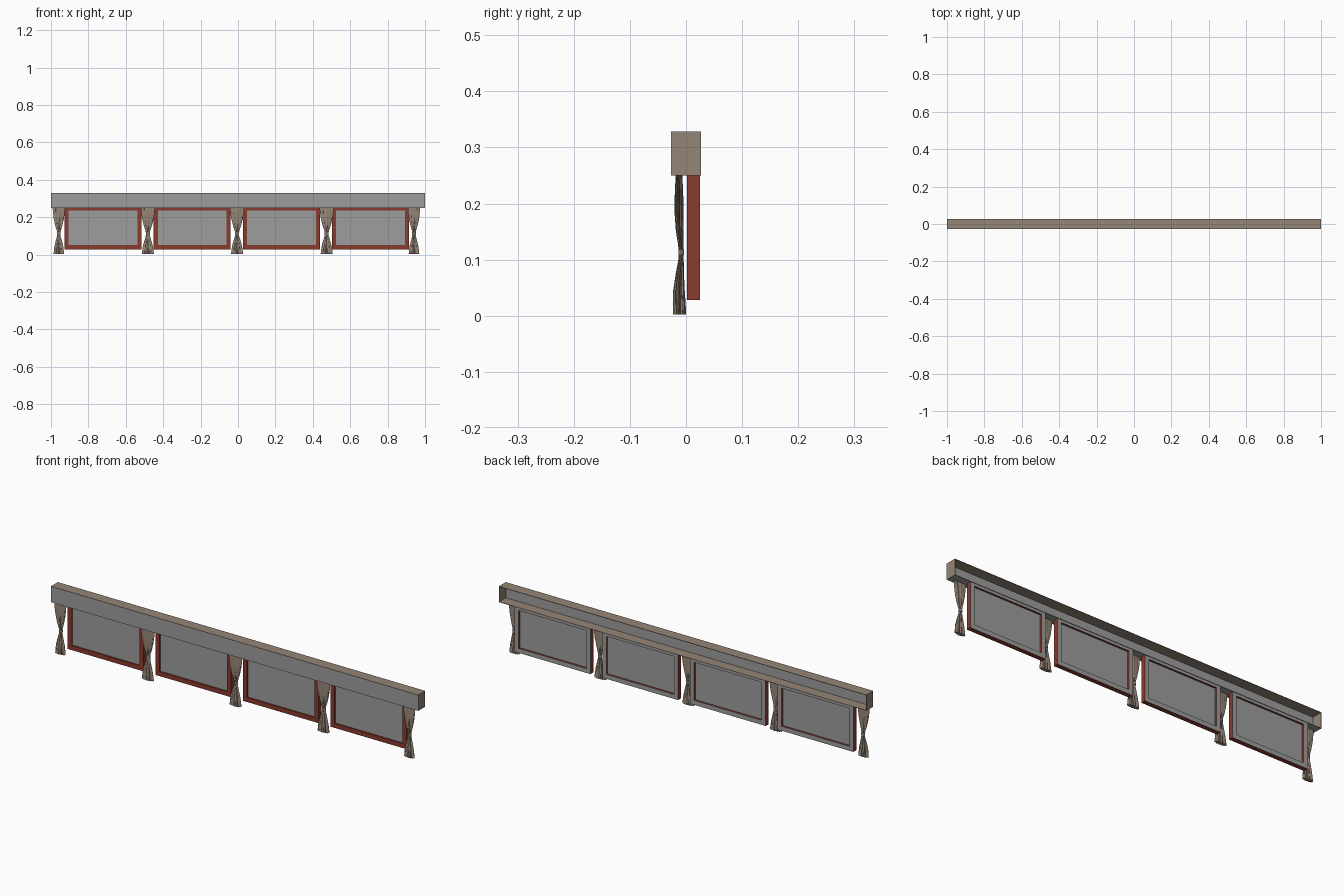
import bpy, bmesh, math

if "Cube" in bpy.data.objects:
    bpy.data.objects.remove(bpy.data.objects["Cube"])

def mat(name, c):
    m = bpy.data.materials.new(name)
    m.diffuse_color = (*c, 1)
    m.use_nodes = True
    m.node_tree.nodes["Principled BSDF"].inputs["Base Color"].default_value = m.diffuse_color
    return m

BROWN = mat("brown fabric", (0.30, 0.235, 0.18))
GRAY = mat("gray panel", (0.34, 0.34, 0.34))
RED = mat("red wood", (0.25, 0.043, 0.027))

def finish(name, bm, mats):
    bmesh.ops.recalc_face_normals(bm, faces=bm.faces)
    me = bpy.data.meshes.new(name)
    bm.to_mesh(me)
    bm.free()
    for m in mats:
        me.materials.append(m)
    ob = bpy.data.objects.new(name, me)
    bpy.context.collection.objects.link(ob)
    return ob

def box(name, x, y, z, m):
    bm = bmesh.new()
    bmesh.ops.create_cube(bm, size=1)
    for v in bm.verts:
        v.co = [r[0] if c < 0 else r[1] for c, r in zip(v.co, (x, y, z))]
    return finish(name, bm, [m])

# Pelmet: brown shell, open at the back, gray front
Y0, Y1, ZB, ZT = -0.027, 0.027, 0.25, 0.328
T = 0.002
box("pelmet_front", (-1, 1), (Y0, Y0 + T), (ZB, ZT - T), GRAY)
box("pelmet_top", (-1, 1), (Y0, Y1), (ZT - T, ZT), BROWN)
box("pelmet_floor", (-1 + T, 1 - T), (Y0 + T, Y1), (ZB + T / 2, ZB + T), BROWN)
box("pelmet_underside", (-1 + T, 1 - T), (Y0 + T, Y1), (ZB, ZB + T / 2), GRAY)
for s, n in ((-1, "left"), (1, "right")):
    box("pelmet_end_" + n, sorted((s, s * (1 - T))), (Y0, Y1), (ZB, ZT), BROWN)

# Windows: red frame with gray back, recessed gray pane
def window(i, cx):
    bm = bmesh.new()
    hw, b, y0, y1, z0, z1 = 0.206, 0.022, 0.002, 0.025, 0.028, 0.25
    rings = []
    for y, d in ((y0, 0), (y0, b), (y1, b), (y1, 0)):
        rings.append([bm.verts.new(p) for p in (
            (cx - hw + d, y, z0 + d), (cx + hw - d, y, z0 + d),
            (cx + hw - d, y, z1 - d * 0.6), (cx - hw + d, y, z1 - d * 0.6))])
    for k in range(4):
        r, q = rings[k], rings[(k + 1) % 4]
        for j in range(4):
            f = bm.faces.new((r[j], r[(j + 1) % 4], q[(j + 1) % 4], q[j]))
            f.material_index = 1 if k == 2 else 0
    finish(f"window_frame_{i}", bm, [RED, GRAY])
    box(f"window_pane_{i}", (cx - hw + b, cx + hw - b), (0.009, 0.015),
        (z0 + b, z1 - b * 0.6), GRAY)

for i in range(4):
    window(i + 1, -0.722 + 0.477 * i)

# Curtains: pleated loft, gathered at the tie
# height, half width, half depth, centre y
PROFILE = [(0.002, 0.031, 0.0115, -0.0115), (0.02, 0.029, 0.0115, -0.012),
           (0.045, 0.026, 0.0105, -0.0125), (0.075, 0.018, 0.0075, -0.011),
           (0.098, 0.011, 0.005, -0.009), (0.113, 0.009, 0.004, -0.0085),
           (0.128, 0.012, 0.005, -0.0095), (0.155, 0.021, 0.007, -0.0115),
           (0.19, 0.030, 0.0085, -0.0125), (0.22, 0.034, 0.0075, -0.0125),
           (0.25, 0.036, 0.006, -0.0125)]

def curtain(i, cx, w):
    bm = bmesh.new()
    n, rings = 48, []
    for z, a, b, cy in PROFILE:
        ring = []
        for k in range(n):
            t = 2 * math.pi * k / n
            r = 0.86 + 0.14 * math.cos(12 * t + 0.6 * math.sin(z * 25))
            ring.append(bm.verts.new((cx + a * w * r * math.cos(t),
                                      cy + b * r * math.sin(t), z)))
        rings.append(ring)
    for r, q in zip(rings, rings[1:]):
        for k in range(n):
            bm.faces.new((r[k], r[(k + 1) % n], q[(k + 1) % n], q[k]))
    bm.faces.new(rings[0])
    bm.faces.new(rings[-1])
    ob = finish(f"curtain_{i}", bm, [BROWN])
    bpy.context.view_layer.objects.active = ob
    ob.select_set(True)
    bpy.ops.object.shade_smooth_by_angle(angle=math.radians(40))
    ob.select_set(False)
    # tie band
    bm = bmesh.new()
    bmesh.ops.create_cone(bm, cap_ends=True, segments=16, radius1=1, radius2=1, depth=1)
    for v in bm.verts:
        v.co = (cx + v.co.x * 0.0105 * w, -0.0085 + v.co.y * 0.005, 0.113 + v.co.z * 0.01)
    finish(f"curtain_tie_{i}", bm, [BROWN])

for i, (cx, w) in enumerate(((-0.958, 0.92), (-0.482, 1.05), (-0.005, 1.05),
                             (0.474, 1.05), (0.941, 0.92))):
    curtain(i + 1, cx, w)
